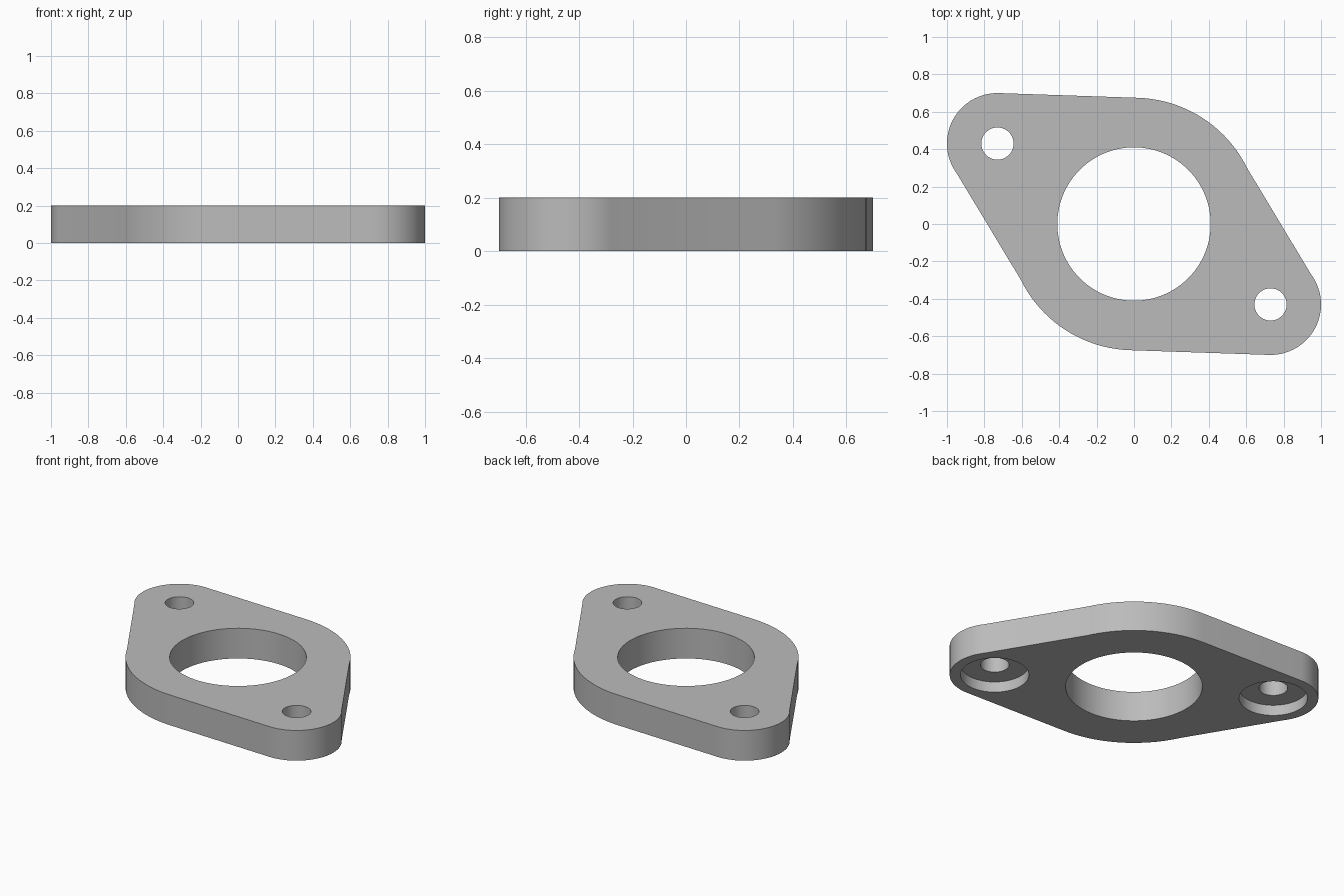
import bpy, bmesh
from math import radians, cos, sin

if "Cube" in bpy.data.objects:
    bpy.data.objects.remove(bpy.data.objects["Cube"], do_unlink=True)

THICK = 0.2
LOBE = (0.73, -0.43)
BODY_R, LOBE_R = 0.675, 0.27
BORE_R, BOLT_R, RECESS_R, RECESS_DEPTH = 0.41, 0.086, 0.205, 0.07

grey = bpy.data.materials.new("light grey")
grey.use_nodes = True
colour = (0.5, 0.5, 0.5, 1)
grey.diffuse_color = colour
grey.node_tree.nodes["Principled BSDF"].inputs["Base Color"].default_value = colour


def arc(centre, radius, start, end, steps):
    angles = [radians(start + (end - start) * i / steps) for i in range(steps + 1)]
    return [(centre[0] + radius * cos(a), centre[1] + radius * sin(a)) for a in angles]


def prism(name, outline, z0, z1):
    bm = bmesh.new()
    base = bm.faces.new([bm.verts.new((x, y, z0)) for x, y in outline])
    top = bmesh.ops.extrude_face_region(bm, geom=[base])["geom"]
    bmesh.ops.translate(bm, vec=(0, 0, z1 - z0),
                        verts=[v for v in top if isinstance(v, bmesh.types.BMVert)])
    bmesh.ops.recalc_face_normals(bm, faces=bm.faces)
    mesh = bpy.data.meshes.new(name)
    bm.to_mesh(mesh)
    bm.free()
    mesh.materials.append(grey)
    obj = bpy.data.objects.new(name, mesh)
    bpy.context.collection.objects.link(obj)
    return obj


def drill(body, centre, radius, z0, z1):
    cutter = prism("hole_cutter", arc(centre, radius, 0, 360, 96)[:-1], z0, z1)
    cutter.hide_render = True
    mod = body.modifiers.new("hole", "BOOLEAN")
    mod.operation, mod.solver, mod.object = "DIFFERENCE", "EXACT", cutter
    bpy.ops.object.modifier_apply(modifier=mod.name)
    bpy.data.objects.remove(cutter, do_unlink=True)


# Plate outline: one lobe and one body arc, repeated by a half turn
half = arc(LOBE, LOBE_R, -92, 37, 36) + arc((0, 0), BODY_R, 26, 88, 20)
flange = prism("flange_plate", half + [(-x, -y) for x, y in half], 0, THICK)
bpy.context.view_layer.objects.active = flange
flange.select_set(True)

# Centre bore, then bolt holes recessed from below
drill(flange, (0, 0), BORE_R, -0.1, THICK + 0.1)
for side in (1, -1):
    centre = (side * LOBE[0], side * LOBE[1])
    drill(flange, centre, BOLT_R, -0.1, THICK + 0.1)
    drill(flange, centre, RECESS_R, -0.1, RECESS_DEPTH)

bpy.ops.object.shade_smooth_by_angle(angle=radians(30))
